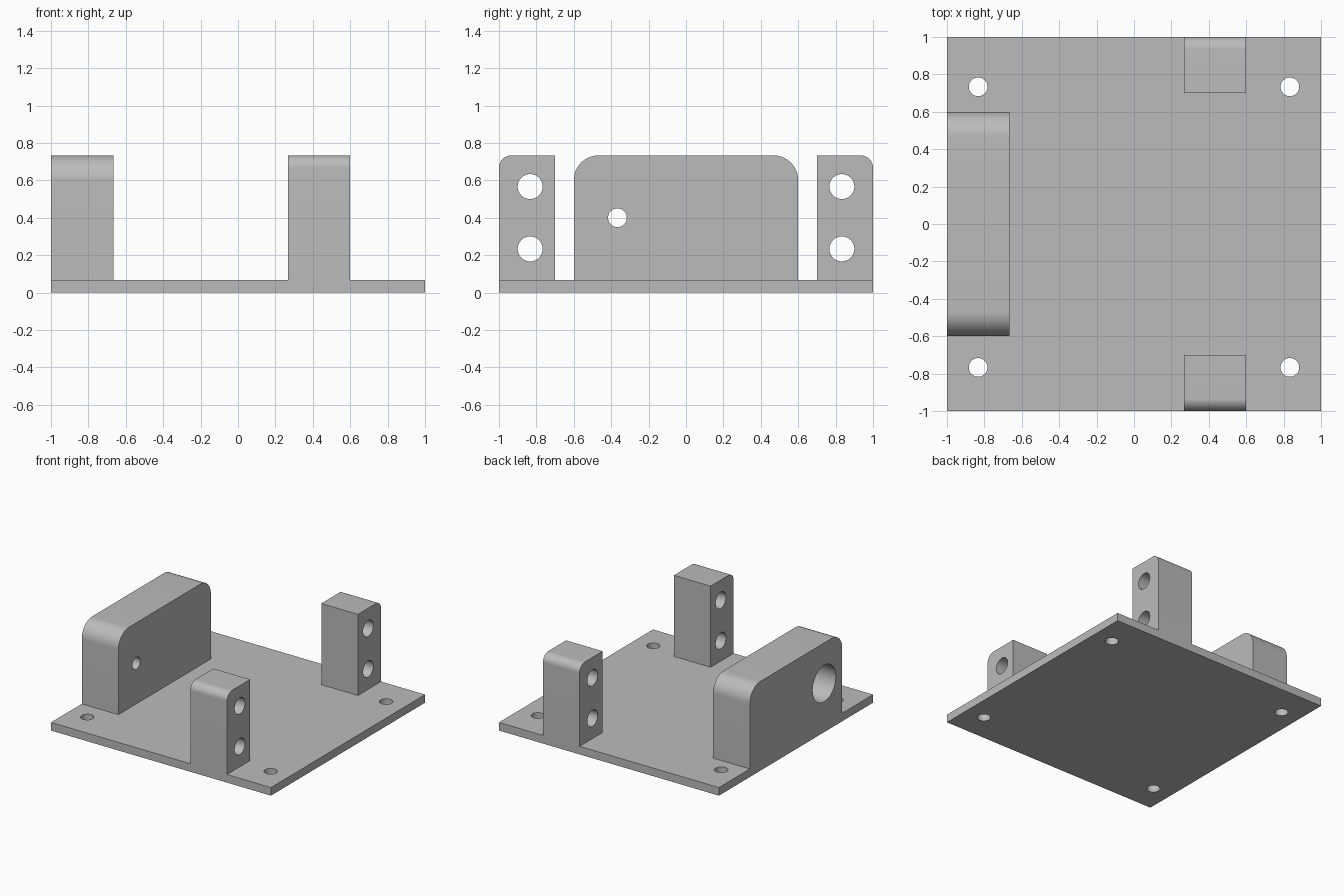
import bpy, bmesh
from math import pi, cos, sin, radians
from mathutils import Matrix

cube = bpy.data.objects.get("Cube")
if cube:
    bpy.data.objects.remove(cube, do_unlink=True)

U = 1 / 30            # one design millimetre
THICK = 2 * U         # base plate thickness
TOP = 22 * U          # height of the uprights

grey = bpy.data.materials.new("plain_grey")
grey.use_nodes = True
grey.diffuse_color = (0.5, 0.5, 0.5, 1)
grey.node_tree.nodes["Principled BSDF"].inputs["Base Color"].default_value = (0.5, 0.5, 0.5, 1)


def add_object(name, bm):
    bmesh.ops.recalc_face_normals(bm, faces=bm.faces)
    mesh = bpy.data.meshes.new(name)
    bm.to_mesh(mesh)
    bm.free()
    mesh.materials.append(grey)
    obj = bpy.data.objects.new(name, mesh)
    bpy.context.collection.objects.link(obj)
    return obj


def upright(name, x0, x1, y0, y1, z0, z1, r_low=0, r_high=0):
    """Block extruded along x; r_low and r_high round its top edges at y0 and y1."""
    outline = [(y0, z0), (y1, z0)]
    for y, r, side, start in ((y1, r_high, -1, 0), (y0, r_low, 1, 90)):
        steps = 16 if r else 0
        for i in range(steps + 1):
            a = radians(start + 90 * i / max(steps, 1))
            outline.append((y + side * r + r * cos(a), z1 - r + r * sin(a)))
    bm = bmesh.new()
    face = bm.faces.new([bm.verts.new((x0, y, z)) for y, z in outline])
    new = bmesh.ops.extrude_face_region(bm, geom=[face])["geom"]
    bmesh.ops.translate(bm, vec=(x1 - x0, 0, 0),
                        verts=[v for v in new if isinstance(v, bmesh.types.BMVert)])
    return add_object(name, bm)


def combine(target, tool, operation):
    mod = target.modifiers.new(operation.lower(), "BOOLEAN")
    mod.operation, mod.solver, mod.object = operation, "EXACT", tool
    bpy.context.view_layer.objects.active = target
    bpy.ops.object.modifier_apply(modifier=mod.name)
    bpy.data.objects.remove(tool, do_unlink=True)


def drill(target, centre, radius, depth, axis):
    bm = bmesh.new()
    turn = Matrix.Rotation(pi / 2, 4, "Y") if axis == "X" else Matrix()
    bmesh.ops.create_cone(bm, cap_ends=True, segments=48, radius1=radius, radius2=radius,
                          depth=depth, matrix=Matrix.Translation(centre) @ turn)
    combine(target, add_object("drill_cutter", bm), "DIFFERENCE")


# Base plate with four screw holes
bracket = upright("mounting_bracket", -1, 1, -1, 1, 0, THICK)
for x in (-25 * U, 25 * U):
    for y in (-23 * U, 22 * U):
        drill(bracket, (x, y, 0), 1.5 * U, 0.4, "Z")

# Wide bearing block with a shaft hole and a deep outer pocket
block = upright("bearing_block", -1, -20 * U, -18 * U, 18 * U, U, TOP, 4 * U, 4 * U)
drill(block, (-25 * U, -11 * U, 12 * U), 1.5 * U, 0.6, "X")
drill(block, (-1, -11 * U, 12 * U), 4.5 * U, 16 * U, "X")
combine(bracket, block, "UNION")

# Two drilled posts flush with the front and back edges
for name, y0, y1, r0, r1 in (("front_post", -1, -0.7, 2 * U, 0),
                             ("back_post", 0.7, 1, 0, 2 * U)):
    post = upright(name, 8 * U, 18 * U, y0, y1, U, TOP, r0, r1)
    for z in (7 * U, 17 * U):
        drill(post, (13 * U, 25 * U * (1 if y0 > 0 else -1), z), 2 * U, 0.6, "X")
    combine(bracket, post, "UNION")

# Merge flush faces and smooth the rounded ones
bm = bmesh.new()
bm.from_mesh(bracket.data)
bmesh.ops.remove_doubles(bm, verts=bm.verts, dist=0.0001)
bmesh.ops.dissolve_limit(bm, angle_limit=radians(1), verts=bm.verts, edges=bm.edges)
bm.to_mesh(bracket.data)
bm.free()
bpy.ops.object.select_all(action="DESELECT")
bracket.select_set(True)
bpy.context.view_layer.objects.active = bracket
bpy.ops.object.shade_smooth_by_angle(angle=radians(30))
